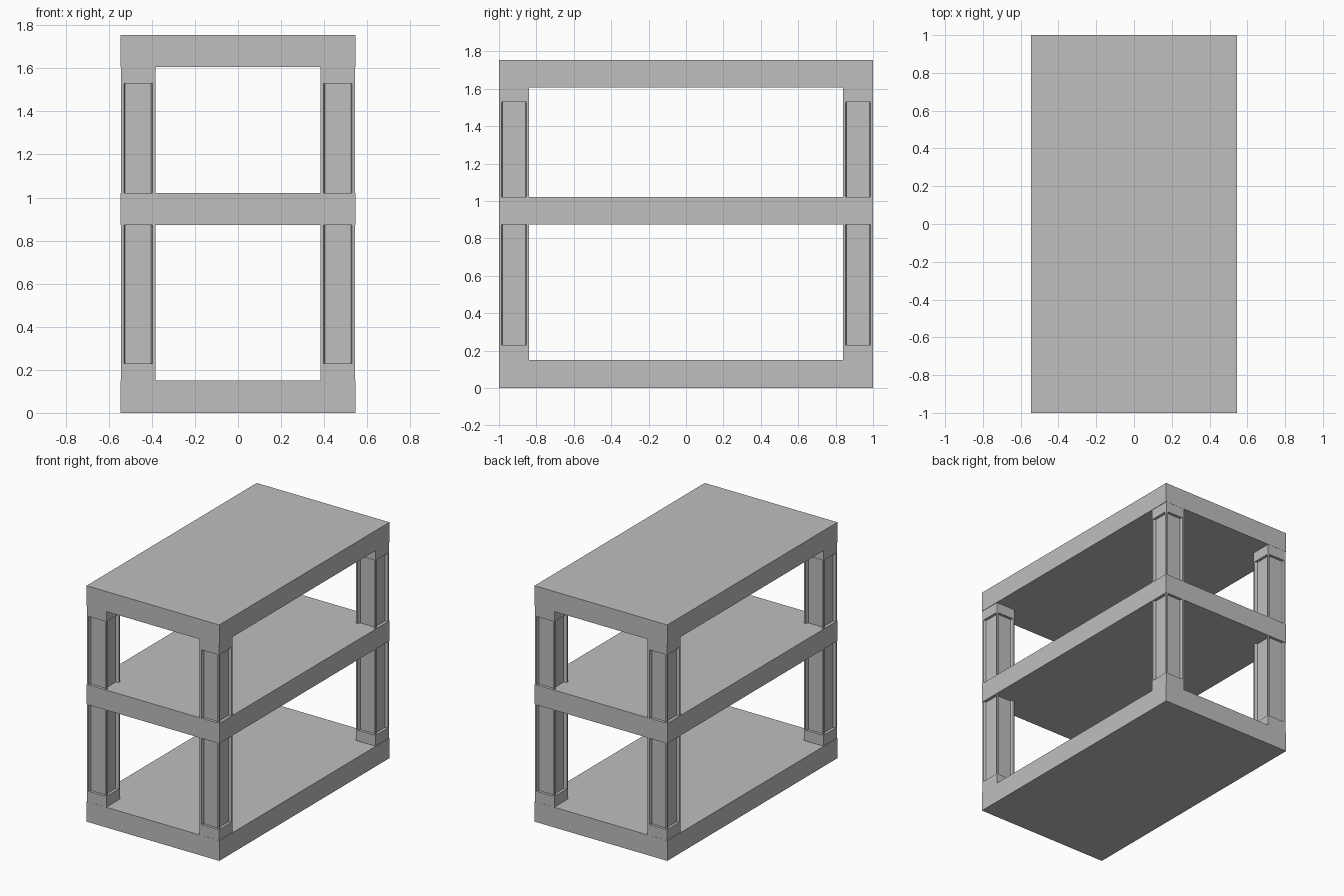
import bpy
import bmesh
from mathutils import Matrix, Vector

cube = bpy.data.objects.get("Cube")
if cube:
    bpy.data.objects.remove(cube, do_unlink=True)

GREY = (0.52, 0.52, 0.52, 1.0)
grey = bpy.data.materials.new("plain_grey")
grey.use_nodes = True
grey.diffuse_color = GREY
grey.node_tree.nodes["Principled BSDF"].inputs["Base Color"].default_value = GREY


def box(bm, low, high):
    low, high = Vector(low), Vector(high)
    matrix = Matrix.Translation((low + high) / 2) @ Matrix.Diagonal((*(high - low), 1))
    bmesh.ops.create_cube(bm, size=1, matrix=matrix)


def finish(name, bm):
    mesh = bpy.data.meshes.new(name)
    bm.to_mesh(mesh)
    bm.free()
    mesh.materials.append(grey)
    obj = bpy.data.objects.new(name, mesh)
    bpy.context.collection.objects.link(obj)


HALF_X, HALF_Y = 0.546, 1.0
PANEL_LOW, PANEL_HIGH = 0.23, 1.53

# Three full-size slabs
for name, low, high in (("bottom_slab", 0, 0.15),
                        ("middle_shelf", 0.873, 1.022),
                        ("top_slab", 1.606, 1.755)):
    bm = bmesh.new()
    box(bm, (-HALF_X, -HALF_Y, low), (HALF_X, HALF_Y, high))
    finish(name, bm)


# Corner post with a recessed panel on each of its four sides
def post(name, sx, sy):
    bm = bmesh.new()
    xs = sorted((sx * 0.384, sx * 0.543))
    ys = sorted((sy * 0.84, sy * 0.999))
    box(bm, (xs[0], ys[0], 0.15), (xs[1], ys[1], 1.606))
    bm.normal_update()
    sides = [f for f in bm.faces if abs(f.normal.z) < 0.5]
    # rim first, then the sunken floor with slightly sloped side walls
    for thickness, depth in ((0.0185, 0), (0.009, -0.02)):
        bmesh.ops.inset_individual(bm, faces=sides, thickness=thickness, depth=depth)
        for face in sides:
            for v in face.verts:
                v.co.z = PANEL_LOW if v.co.z < 0.8 else PANEL_HIGH
    finish(name, bm)


for end, sy in (("front", -1), ("back", 1)):
    for side, sx in (("right", -1), ("left", 1)):
        post(f"{end}_{side}_post", sx, sy)
